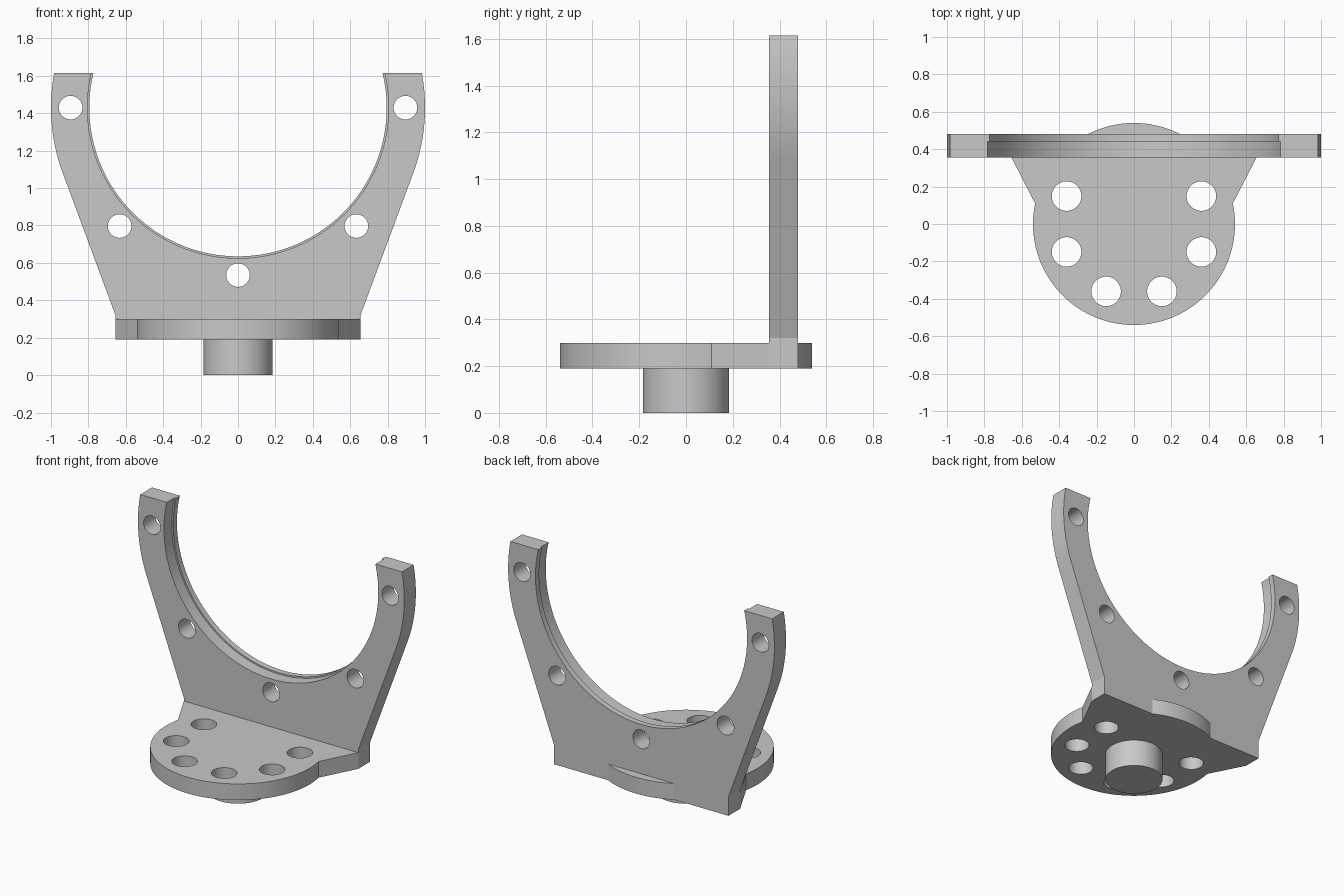
import bpy, bmesh
from math import cos, sin, radians, atan2, acos, hypot, sqrt, degrees, asin
from mathutils import Matrix

cube = bpy.data.objects.get("Cube")
if cube:
    bpy.data.objects.remove(cube)

grey = bpy.data.materials.new("plain grey")
grey.use_nodes = True
colour = (0.58, 0.58, 0.58, 1)
grey.diffuse_color = colour
grey.node_tree.nodes["Principled BSDF"].inputs["Base Color"].default_value = colour

# Main dimensions
BASE_BOTTOM, BASE_TOP, BASE_R = 0.19, 0.30, 0.54
FRONT, BACK, STEP = 0.355, 0.48, 0.44
HALF_W, NECK_Z, TOP_Z = 0.655, 0.32, 1.615
RING_Z, RING_R, BOLT_R = 1.43, 1.0, 0.895


def arc(r, start, end, cy=0, steps=48):
    """Points on an arc, angles in degrees."""
    angles = [radians(start + (end - start) * i / steps) for i in range(steps + 1)]
    return [(r * cos(a), cy + r * sin(a)) for a in angles]


def mirrored(half):
    """Close a right-hand outline with its mirror image."""
    return half + [(-x, y) for x, y in reversed(half) if x > 1e-5]


def prism(name, outline, low, high, upright=False):
    """Extrude an outline along z, or along y when upright."""
    bm = bmesh.new()
    face = bm.faces.new([bm.verts.new((x, y, low)) for x, y in outline])
    grown = bmesh.ops.extrude_face_region(bm, geom=[face])["geom"]
    for v in grown:
        if isinstance(v, bmesh.types.BMVert):
            v.co.z = high
    if upright:
        # Swap y and z
        bm.transform(Matrix(((1, 0, 0, 0), (0, 0, 1, 0), (0, 1, 0, 0), (0, 0, 0, 1))))
    bmesh.ops.recalc_face_normals(bm, faces=bm.faces)
    mesh = bpy.data.meshes.new(name)
    bm.to_mesh(mesh)
    bm.free()
    mesh.materials.append(grey)
    obj = bpy.data.objects.new(name, mesh)
    bpy.context.collection.objects.link(obj)
    return obj


def disc(name, cx, cy, r, low, high, upright=False, sides=48):
    outline = [(cx + x, y) for x, y in arc(r, 0, 360, cy, sides)[:-1]]
    return prism(name, outline, low, high, upright)


def activate(obj):
    bpy.ops.object.select_all(action="DESELECT")
    obj.select_set(True)
    bpy.context.view_layer.objects.active = obj


def cut(obj, cutter):
    """Subtract the cutter and throw it away."""
    cutter.hide_render = True
    mod = obj.modifiers.new("cut", "BOOLEAN")
    mod.operation, mod.solver, mod.object = "DIFFERENCE", "EXACT", cutter
    activate(obj)
    bpy.ops.object.modifier_apply(modifier=mod.name)
    bpy.data.objects.remove(cutter)


# Base plate: round disc with flared shoulders and a bulge behind the upright
shoulder = degrees(asin(0.11 / BASE_R))
bulge = degrees(asin(BACK / BASE_R))
half = arc(BASE_R, -90, shoulder)
half += [(HALF_W, FRONT), (HALF_W, BACK)]
half += arc(BASE_R, bulge, 90, steps=16)
base = prism("base_plate", mirrored(half), BASE_BOTTOM, BASE_TOP)
for angle in (22.5, -22.5, -67.5, -112.5, -157.5, 157.5):
    a = radians(angle)
    cut(base, disc("base_hole", 0.39 * cos(a), 0.39 * sin(a), 0.079, 0, 1))

# Upright cradle: straight sides running tangent into the round arms
dz = NECK_Z - RING_Z
tangent = degrees(atan2(dz, HALF_W) + acos(RING_R / hypot(HALF_W, dz)))
tip = degrees(asin((TOP_Z - RING_Z) / RING_R))
half = [(HALF_W, BASE_TOP), (HALF_W, NECK_Z)] + arc(RING_R, tangent, tip, RING_Z, 24)
cradle = prism("upright_cradle", mirrored(half), FRONT, BACK, True)

# Stepped bore, wider at the front
cut(cradle, disc("bore", 0, RING_Z, 0.795, 0, 1, True, 128))
cut(cradle, disc("bore_step", 0, RING_Z, 0.805, 0.1, STEP, True, 128))

# Bolt holes around the bore
for angle in range(180, 361, 45):
    a = radians(angle)
    cut(cradle, disc("bolt_hole", BOLT_R * cos(a), RING_Z + BOLT_R * sin(a), 0.063, 0, 1, True))

# Round mounting peg underneath
peg = disc("mounting_peg", 0, 0, 0.185, 0, BASE_BOTTOM, sides=64)

for part in (base, cradle, peg):
    activate(part)
    bpy.ops.object.shade_smooth_by_angle(angle=radians(20))
